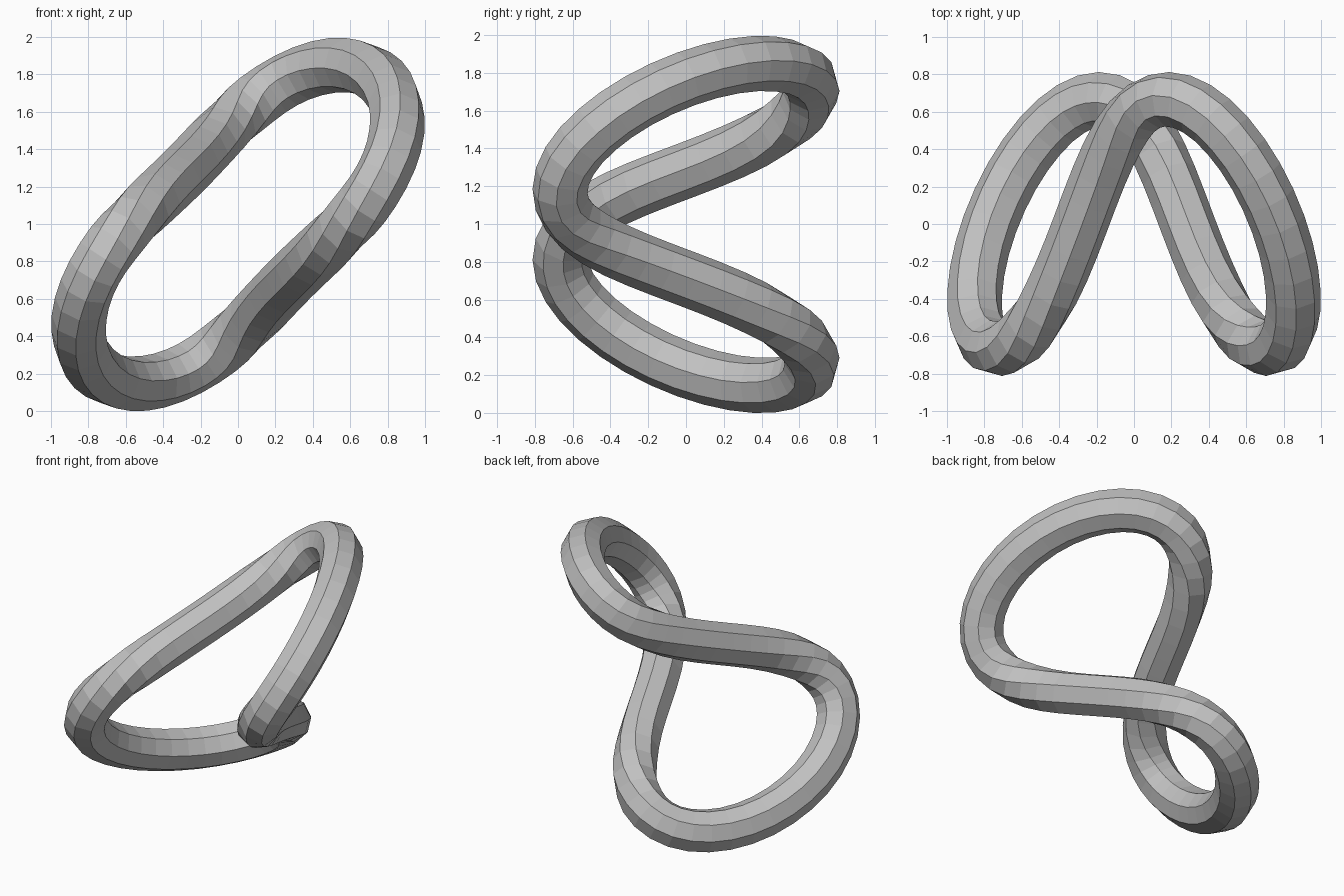
import bpy
import bmesh
from math import sin, cos, pi
from mathutils import Vector

cube = bpy.data.objects.get("Cube")
if cube:
    bpy.data.objects.remove(cube, do_unlink=True)

SEGMENTS, SIDES, RADIUS = 64, 8, 0.147
LONG_AXIS = Vector((1, 0, 1)).normalized()
SHORT_AXIS = Vector((-1, 0, 1)).normalized()
DEPTH_AXIS = Vector((0, 1, 0))


def path(t):
    """Closed saddle-shaped loop around the origin."""
    along = 0.995 * cos(t) + 0.095 * cos(3 * t)
    across = 0.475 * sin(t) + 0.07 * sin(3 * t)
    depth = 0.667 * sin(2 * t)
    return LONG_AXIS * along + SHORT_AXIS * across + DEPTH_AXIS * depth


def ring(bm, t):
    """Octagon square to the path, with one corner turned away from the centre."""
    centre = path(t)
    tangent = (path(t + 0.01) - path(t - 0.01)).normalized()
    side = tangent.cross(centre).normalized()
    outward = side.cross(tangent)
    corners = []
    for j in range(SIDES):
        a = 2 * pi * j / SIDES
        offset = (outward * cos(a) + side * sin(a)) * RADIUS
        corners.append(bm.verts.new(centre + offset))
    return corners


# Tube swept round the loop
bm = bmesh.new()
rings = [ring(bm, 2 * pi * i / SEGMENTS) for i in range(SEGMENTS)]
for i, current in enumerate(rings):
    following = rings[(i + 1) % SEGMENTS]
    for j in range(SIDES):
        k = (j + 1) % SIDES
        bm.faces.new((current[j], current[k], following[k], following[j]))
bmesh.ops.recalc_face_normals(bm, faces=bm.faces)

# Stand it on the ground
lowest = min(v.co.z for v in bm.verts)
bmesh.ops.translate(bm, verts=bm.verts, vec=(0, 0, -lowest))

mesh = bpy.data.meshes.new("twisted_loop")
bm.to_mesh(mesh)
bm.free()

# Plain grey
grey = bpy.data.materials.new("grey")
grey.use_nodes = True
colour = (0.53, 0.53, 0.53, 1)
grey.diffuse_color = colour
grey.node_tree.nodes["Principled BSDF"].inputs["Base Color"].default_value = colour
mesh.materials.append(grey)

loop = bpy.data.objects.new("twisted_loop", mesh)
bpy.context.collection.objects.link(loop)
